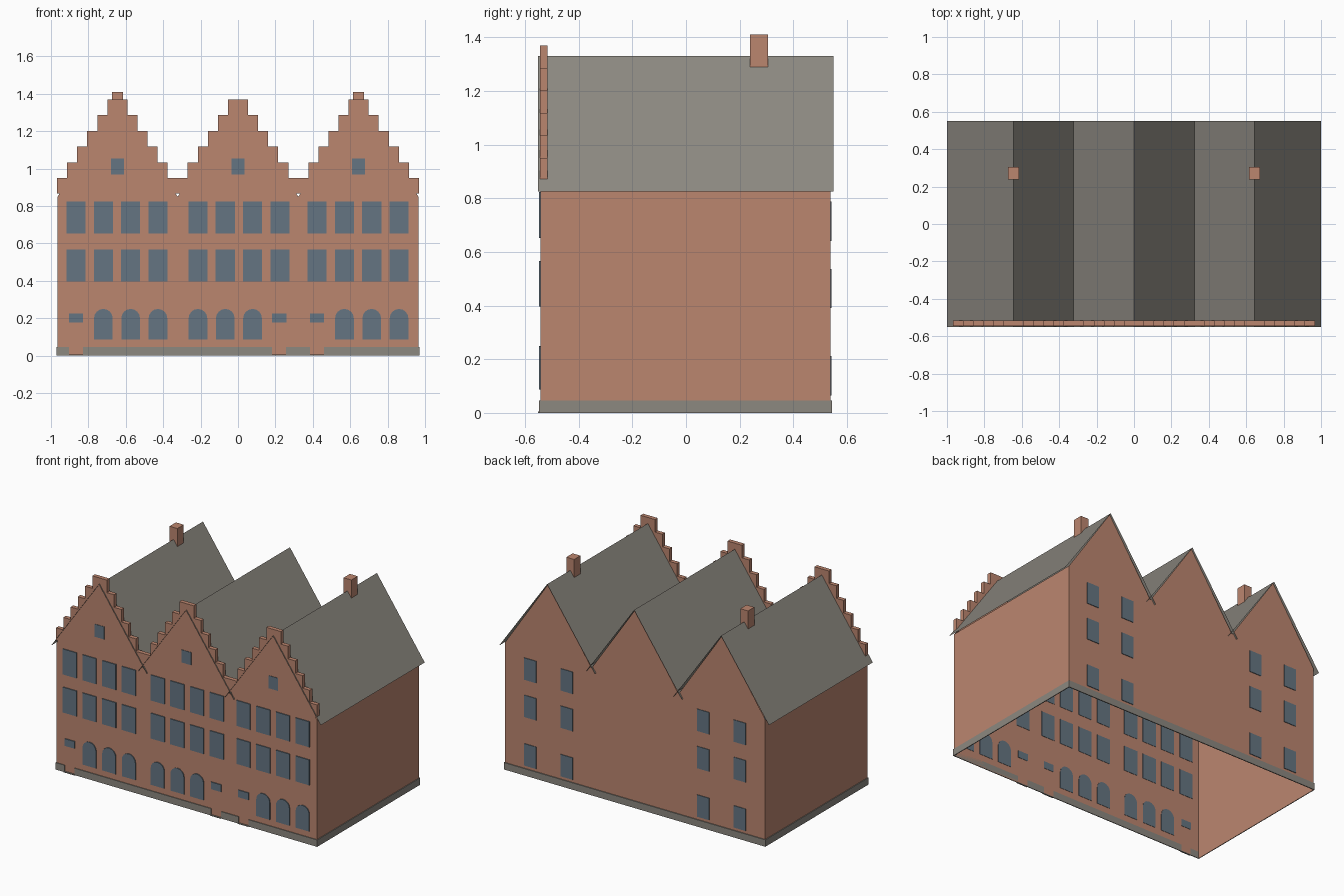
import bpy
import math

cube = bpy.data.objects.get("Cube")
if cube:
    bpy.data.objects.remove(cube, do_unlink=True)


def material(name, rgb):
    mat = bpy.data.materials.new(name)
    mat.use_nodes = True
    mat.diffuse_color = (*rgb, 1)
    mat.node_tree.nodes["Principled BSDF"].inputs["Base Color"].default_value = (*rgb, 1)
    return mat


BRICK = material("red brick", (0.50, 0.238, 0.159))
SLATE = material("grey slate", (0.262, 0.246, 0.216))
GLASS = material("blue grey glass", (0.130, 0.178, 0.223))


def build(name, verts, faces, mat):
    mesh = bpy.data.meshes.new(name)
    mesh.from_pydata(verts, [], faces)
    mesh.materials.append(mat)
    obj = bpy.data.objects.new(name, mesh)
    bpy.context.collection.objects.link(obj)
    return obj


def prism(name, outline, y0, y1, mat):
    """Extrude an x-z outline (counter-clockwise from the front) from y0 to y1."""
    n = len(outline)
    verts = [(x, y, z) for y in (y0, y1) for x, z in outline]
    faces = [tuple(range(n)), tuple(reversed(range(n, 2 * n)))]
    faces += [(i, i + n, (i + 1) % n + n, (i + 1) % n) for i in range(n)]
    return build(name, verts, faces, mat)


def block(name, x0, x1, y0, y1, z0, z1, mat):
    return prism(name, [(x0, z0), (x1, z0), (x1, z1), (x0, z1)], y0, y1, mat)


HALF_X, FRONT, BACK = 0.965, -0.542, 0.539
GABLES = (-0.645, 0, 0.645)
HALF_GABLE = 0.3225
RIDGE, EAVE = 1.33, 0.85

# Walls: an open shell with a zigzag gable outline
outline = [(-HALF_X, 0), (HALF_X, 0), (HALF_X, EAVE)]
for c in reversed(GABLES):
    outline += [(c, RIDGE - 0.005), (c - HALF_GABLE, EAVE)]
outline[-1] = (-HALF_X, EAVE)
n = len(outline)
build("walls",
      [(x, y, z) for y in (FRONT, BACK) for x, z in outline],
      [tuple(range(n)), tuple(reversed(range(n, 2 * n))),
       (1, n + 1, n + 2, 2), (n - 1, 2 * n - 1, n, 0)], BRICK)

# Roofs: thin sheets that overhang and cross in the valleys
for i, c in enumerate(GABLES):
    build(f"roof_{i + 1}",
          [(c + dx, y, z) for dx, z in ((-0.355, 0.825), (0, RIDGE), (0.355, 0.825))
           for y in (-0.551, 0.55)],
          [(0, 2, 3, 1), (2, 4, 5, 3)], SLATE)

# Stepped parapets
STEP_X, STEP_Z = HALF_GABLE / 6, 0.084
for i, c in enumerate(GABLES):
    right = []
    for k in range(6, 0, -1):
        top = 1.37 - STEP_Z * (k - 1)
        right += [(k * STEP_X, top - STEP_Z), (k * STEP_X, top)]
    left = [(-x, z) for x, z in reversed(right)]
    prism(f"stepped_parapet_{i + 1}", [(c + x, z) for x, z in right + left],
          -0.545, -0.517, BRICK)

# Chimneys on the outer ridges
for side, x in (("right", -0.645), ("left", 0.645)):
    block(f"chimney_{side}", x - 0.029, x + 0.029, 0.238, 0.305, 1.287, 1.41, BRICK)


# Windows: thin plates through the wall sheet
def front_window(name, x, half, z0, z1):
    block(name, x - half, x + half, -0.548, -0.540, z0, z1, GLASS)


def arched_window(name, x):
    arch = [(x + 0.05 * math.cos(a), 0.2 + 0.05 * math.sin(a))
            for a in (math.pi * j / 8 for j in range(9))]
    prism(name, [(x - 0.05, 0.087), (x + 0.05, 0.087)] + arch, -0.548, -0.540, GLASS)


# Door bays: column index of the door in each house, and door centres
COLUMN_STARTS = (-0.866, -0.214, 0.423)
DOOR_COLUMNS = (0, 3, 0)
DOORS = (-0.866, 0.22, 0.423)
for house, start in enumerate(COLUMN_STARTS):
    for col in range(4):
        x = start + col * 0.146
        tag = f"{house + 1}_{col + 1}"
        front_window(f"upper_window_{tag}", x, 0.051, 0.652, 0.823)
        front_window(f"middle_window_{tag}", x, 0.051, 0.397, 0.567)
        if col != DOOR_COLUMNS[house]:
            arched_window(f"arched_window_{tag}", x)
    door = DOORS[house]
    front_window(f"door_transom_{house + 1}", door, 0.038, 0.177, 0.225)
    block(f"door_step_{house + 1}", door - 0.04, door + 0.04,
          -0.552, FRONT, 0, 0.005, SLATE)
    front_window(f"attic_window_{house + 1}", GABLES[house], 0.035, 0.968, 1.053)

for x in (-0.777, -0.506, 0.506, 0.777):
    for row, z in enumerate((0.065, 0.39, 0.64)):
        block(f"back_window_{row + 1}", x - 0.045, x + 0.045, 0.536, 0.543,
              z, z + 0.147, GLASS)

# Plinth: strips round the foot, broken at the doors
PX, PZ = 0.97, 0.046
edges = [-PX] + [d + s for d in DOORS for s in (-0.037, 0.037)] + [PX]
for i in range(0, len(edges), 2):
    block(f"plinth_front_{i // 2 + 1}", edges[i], edges[i + 1], -0.547, FRONT, 0, PZ, SLATE)
block("plinth_back", -PX, PX, BACK, 0.545, 0, PZ, SLATE)
for side, s in (("right", -1), ("left", 1)):
    x0, x1 = sorted((s * HALF_X, s * PX))
    block(f"plinth_{side}", x0, x1, -0.547, 0.545, 0, PZ, SLATE)
